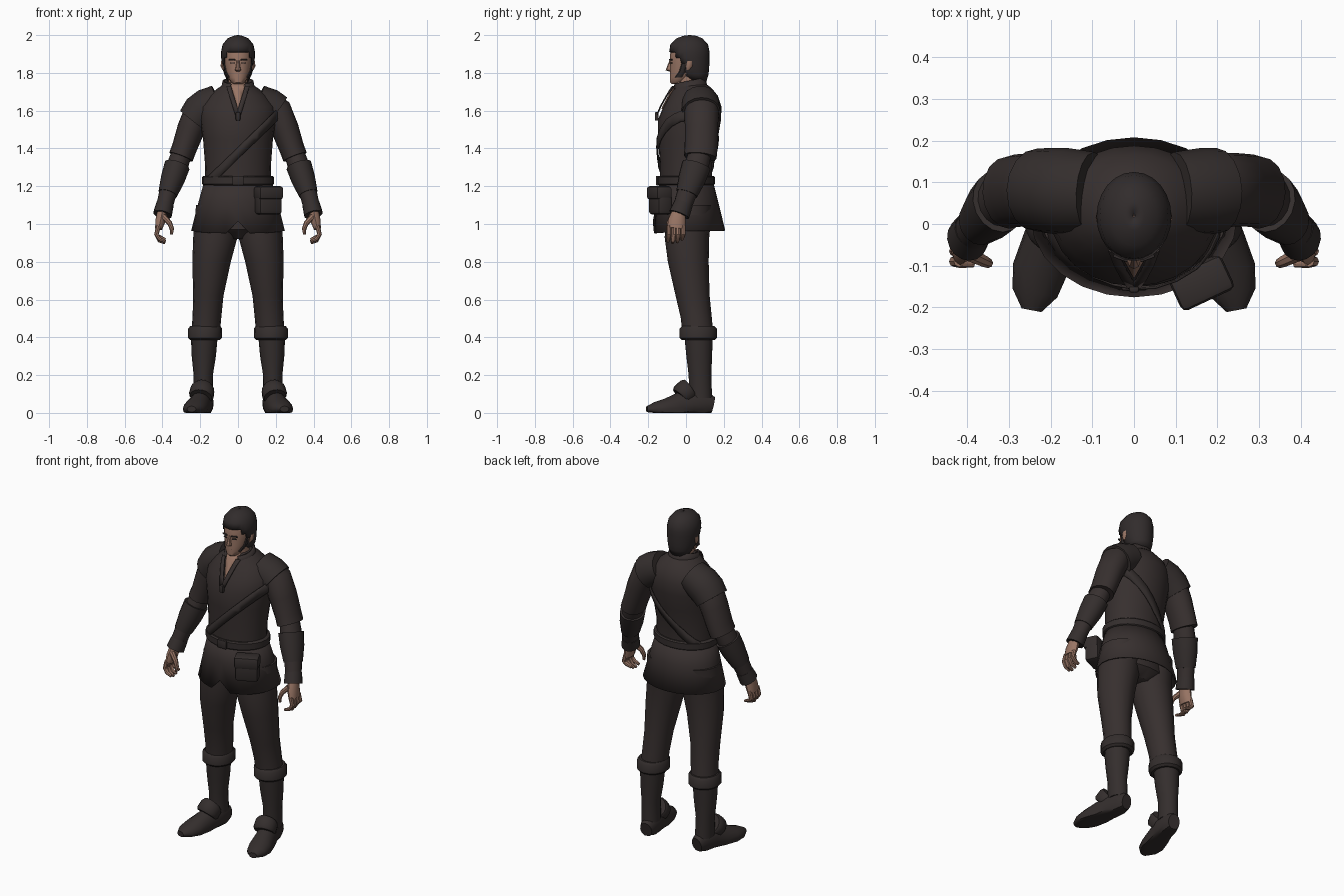
import bpy, bmesh
from math import sin, cos, pi, radians
from mathutils import Vector, Matrix

cube = bpy.data.objects.get("Cube")
if cube:
    bpy.data.objects.remove(cube, do_unlink=True)

X, Y, Z = Vector((1, 0, 0)), Vector((0, 1, 0)), Vector((0, 0, 1))
SIDES = (("left", 1), ("right", -1))
parts = []


def material(name, *rgb):
    mat = bpy.data.materials.new(name)
    mat.use_nodes = True
    mat.diffuse_color = (*rgb, 1)
    mat.node_tree.nodes["Principled BSDF"].inputs["Base Color"].default_value = (*rgb, 1)
    return mat


cloth = material("dark_cloth", .038, .029, .028)
leather = material("dark_leather", .034, .027, .026)
hair_colour = material("dark_hair", .031, .025, .025)
skin = material("skin", .32, .18, .13)


def finish(name, bm, mat, shell=0):
    bmesh.ops.recalc_face_normals(bm, faces=bm.faces[:])
    mesh = bpy.data.meshes.new(name)
    bm.to_mesh(mesh)
    bm.free()
    mesh.materials.append(mat)
    obj = bpy.data.objects.new(name, mesh)
    bpy.context.collection.objects.link(obj)
    if shell:
        mod = obj.modifiers.new("thickness", "SOLIDIFY")
        mod.thickness = shell
    parts.append(obj)
    return obj


def skin_rings(rings, n=16, side=1, ref=None, caps=True):
    """Join elliptical rings (x, y, z, rx, ry); with ref they turn along the path."""
    bm = bmesh.new()
    centres = [Vector(r[:3]) for r in rings]
    loops = []
    for k, (x, y, z, rx, ry) in enumerate(rings):
        a, b = X, Y
        if ref:
            t = (centres[min(k + 1, len(rings) - 1)] - centres[max(k - 1, 0)]).normalized()
            b = (ref - t * ref.dot(t)).normalized()
            a = b.cross(t)
        loop = []
        for i in range(n):
            ang = 2 * pi * i / n - pi / 2
            p = centres[k] + a * rx * cos(ang) + b * ry * sin(ang)
            loop.append(bm.verts.new((p.x * side, p.y, p.z)))
        loops.append(loop)
    for low, high in zip(loops, loops[1:]):
        for i in range(n):
            j = (i + 1) % n
            bm.faces.new((low[i], low[j], high[j], high[i]))
    if caps:
        bm.faces.new(loops[0])
        bm.faces.new(loops[-1])
    return bm


def loft(name, rings, mat, shell=0, cut=None, bend=None, **options):
    bm = skin_rings(rings, caps=not shell, **options)
    if cut:
        gone = [f for f in bm.faces if cut(f.calc_center_median())]
        bmesh.ops.delete(bm, geom=gone, context="FACES")
    if bend:
        for v in bm.verts:
            v.co = bend(v.co)
    return finish(name, bm, mat, shell)


def box(name, centre, size, mat, turn=0, bevel=.01):
    bm = bmesh.new()
    bmesh.ops.create_cube(bm, size=1)
    bmesh.ops.scale(bm, vec=size, verts=bm.verts)
    bmesh.ops.bevel(bm, geom=bm.edges[:], offset=bevel, segments=2, affect="EDGES", profile=.5)
    place = Matrix.Translation(centre) @ Matrix.Rotation(radians(turn), 4, "Z")
    bmesh.ops.transform(bm, matrix=place, verts=bm.verts)
    return finish(name, bm, mat)


# Tunic body
torso = [(0, 0, 1.2, .172, .138), (0, 0, 1.32, .175, .138), (0, .01, 1.45, .185, .158),
         (0, .018, 1.55, .2, .167), (0, .034, 1.62, .2, .154), (0, .04, 1.68, .155, .128),
         (0, .035, 1.72, .105, .1), (0, .025, 1.75, .06, .07)]
loft("tunic_body", torso, cloth, n=24)


def torso_slice(name, planes, lift, mat):
    """Cut a thin layer lying on the torso, dropping all in front of each plane."""
    rings = [(x, y, z + lift * .6, rx + lift, ry + lift) for x, y, z, rx, ry in torso]
    bm = skin_rings(rings, n=24, caps=False)
    for point, normal in planes:
        geom = bm.verts[:] + bm.edges[:] + bm.faces[:]
        bmesh.ops.bisect_plane(bm, geom=geom, plane_co=point, plane_no=normal, clear_outer=True)
    return finish(name, bm, mat, .006)


# Diagonal strap
across = Vector((.69, 0, -.72))
middle = Vector((.01, 0, 1.385))
torso_slice("chest_strap", [(middle + across * .022, across), (middle - across * .022, -across)],
            .014, leather)

# Open neckline with lapels and lace
edge = Vector((.13, 0, -.04)).normalized()
notch = Vector((0, 0, 1.61))
flip = Vector((-edge.x, 0, edge.z))
torso_slice("neck_opening", [(notch, edge), (notch, flip), (Vector(), Y)], .005, skin)
for label, s in SIDES:
    out = Vector((edge.x * s, 0, edge.z))
    torso_slice(label + "_lapel", [(notch, -out), (notch + out * .024, out), (Vector(), Y),
                                   (notch - Z * .03, -Z), (Z * 1.73, Z)], .016, cloth)
box("lace_knot", (0, -.155, 1.57), (.024, .02, .045), leather, bevel=.006)
loft("collar", [(0, .025, 1.67, .105, .105), (0, .018, 1.72, .088, .092), (0, .015, 1.755, .082, .088)],
     cloth, shell=.01, n=24, cut=lambda c: c.y < -.04 and abs(c.x) < .04,
     bend=lambda p: Vector((p.x, p.y, p.z + p.y * .2)))

# Skirt with a front split, belt and pouch
loft("tunic_skirt", [(0, 0, 1.23, .178, .142), (0, .008, 1.12, .208, .162), (0, .016, .965, .248, .192)],
     cloth, shell=.008, n=24,
     bend=lambda p: p + Z * (.05 if p.z < 1 and p.y < 0 and abs(p.x) < .01 else .08 * min(p.y, 0) if p.z < 1 else 0))
loft("belt", [(0, 0, 1.205, .182, .146), (0, 0, 1.212, .191, .153), (0, 0, 1.248, .191, .153),
              (0, 0, 1.255, .182, .146)], leather, n=24)
box("belt_buckle", (0, -.152, 1.23), (.06, .016, .05), leather, bevel=.005)
box("pouch", (.16, -.137, 1.122), (.135, .085, .145), leather, turn=25, bevel=.02)
box("pouch_flap", (.162, -.142, 1.165), (.14, .09, .07), leather, turn=25, bevel=.015)
loft("trouser_seat", [(0, .015, .92, .09, .07), (0, .015, .97, .19, .12), (0, .01, 1.2, .16, .12)], cloth)

# Neck and head
loft("neck", [(0, .03, 1.64, .06, .06), (0, .015, 1.71, .055, .06), (0, .015, 1.8, .052, .06)], skin)
loft("head", [(0, -.05, 1.74, .022, .024), (0, -.045, 1.75, .036, .04), (0, -.03, 1.775, .052, .056),
              (0, -.01, 1.81, .065, .075), (0, .003, 1.85, .073, .088), (0, .008, 1.9, .078, .092),
              (0, .015, 1.95, .07, .085), (0, .02, 1.98, .04, .05)], skin, n=20)
loft("nose", [(0, -.08, 1.808, .012, .012), (0, -.088, 1.814, .016, .02), (0, -.084, 1.84, .01, .014),
              (0, -.08, 1.868, .008, .006)], skin, n=8)
box("mouth", (0, -.079, 1.786), (.036, .008, .006), leather, bevel=.002)
loft("hair", [(0, .06, 1.755, .055, .048), (0, .045, 1.79, .072, .074), (0, .032, 1.82, .081, .09),
              (0, .025, 1.85, .086, .099), (0, .02, 1.88, .089, .104), (0, .018, 1.91, .09, .107),
              (0, .017, 1.95, .082, .1), (0, .018, 1.982, .056, .07), (0, .02, 1.996, .025, .035),
              (0, .02, 2, .003, .004)], hair_colour, shell=.008, n=24,
     cut=lambda c: c.y < .005 and c.z < 1.91 - max(abs(c.x) - .045, 0) * 1.6)

for label, s in SIDES:
    box(label + "_eye", (s * .03, -.079, 1.852), (.024, .008, .007), leather, turn=s * 20, bevel=.002)
    box(label + "_brow", (s * .032, -.081, 1.869), (.036, .01, .007), hair_colour, turn=s * 20, bevel=.002)
    loft(label + "_ear", [(.074, .01, 1.815, .008, .01), (.082, .016, 1.835, .01, .018),
                          (.082, .02, 1.862, .008, .016)], skin, n=8, side=s)
    loft(label + "_sideburn", [(.07, -.012, 1.85, .008, .012), (.064, -.018, 1.81, .008, .018),
                               (.048, -.04, 1.776, .01, .022)], hair_colour, n=8, side=s)

    # Arm: sleeve, forearm, guard and cuff
    loft(label + "_sleeve", [(.15, .075, 1.65, .06, .08), (.205, .082, 1.6, .08, .09),
                             (.25, .082, 1.5, .073, .088), (.285, .08, 1.4, .066, .087),
                             (.302, .075, 1.355, .066, .087)], cloth, side=s, ref=Y)
    loft(label + "_forearm", [(.295, .075, 1.38, .054, .06), (.335, .045, 1.27, .058, .068),
                              (.375, 0, 1.15, .046, .052), (.398, -.03, 1.06, .042, .046)],
         cloth, side=s, ref=Y)
    loft(label + "_arm_guard", [(.322, .055, 1.31, .068, .078), (.345, .032, 1.24, .064, .073),
                                (.372, .004, 1.16, .051, .058)], leather, side=s, ref=Y)
    loft(label + "_sleeve_cuff", [(.385, -.012, 1.11, .046, .05), (.4, -.036, 1.05, .05, .056)],
         leather, side=s, ref=Y)

    # Hand with curled fingers
    loft(label + "_palm", [(.4, -.035, 1.07, .028, .036), (.41, -.048, 1.02, .028, .046),
                           (.42, -.052, .975, .02, .048)], skin, n=10, side=s, ref=Y)
    for k, finger in enumerate(("index", "middle", "ring", "little")):
        y = -.09 + k * .025
        rise = (.008, 0, .005, .018)[k]
        loft(f"{label}_{finger}_finger", [(.42, y, .99, .013, .013), (.432, y, .945, .012, .013),
                                         (.415, y - .004, .912 + rise, .011, .012),
                                         (.385, y - .006, .9 + rise, .008, .008)],
             skin, n=8, side=s, ref=Y)
    loft(label + "_thumb", [(.395, -.072, 1.04, .016, .018), (.362, -.088, 1.005, .014, .015),
                            (.35, -.094, .975, .012, .012), (.352, -.096, .945, .007, .007)],
         skin, n=8, side=s, ref=Y)

    # Trouser leg, boot top and boot
    loft(label + "_trouser_leg", [(.112, .02, 1.1, .11, .12), (.12, .005, .93, .117, .118),
                                  (.14, .012, .8, .102, .108), (.157, .035, .62, .08, .09),
                                  (.165, .055, .5, .076, .082), (.172, .062, .42, .076, .082)],
         cloth, side=s)
    loft(label + "_boot_cuff", [(.175, .065, .385, .078, .085), (.175, .065, .397, .09, .099),
                                (.174, .065, .445, .09, .099), (.173, .065, .46, .08, .086)],
         leather, side=s)
    loft(label + "_boot_shaft", [(.178, .066, .42, .072, .076), (.181, .07, .3, .064, .068),
                                 (.184, .074, .2, .051, .06), (.182, .078, .08, .052, .06)],
         leather, side=s)
    loft(label + "_boot_foot", [(.172, .142, .04, .036, .045), (.178, .1, .05, .05, .07),
                                (.188, .03, .045, .054, .085), (.207, -.04, .03, .06, .075),
                                (.226, -.11, .022, .066, .053), (.238, -.165, .02, .055, .038),
                                (.246, -.207, .02, .024, .016)],
         leather, side=s, ref=Z, bend=lambda p: Vector((p.x, p.y, max(p.z, 0))))
    loft(label + "_ankle_strap", [(.186, .022, .13, .056, .056), (.188, .012, .123, .064, .064),
                                  (.194, -.018, .094, .066, .064), (.196, -.026, .085, .058, .056)],
         leather, side=s, ref=Y, bend=lambda p: Vector((p.x, p.y, max(p.z, .01))))

# Shoulder pads, the right one reaching further down the arm
pad = [(.1, .075, 1.648, .092, .098), (.16, .078, 1.62, .1, .104), (.2, .08, 1.59, .1, .103)]
loft("left_shoulder_pad", pad, leather, side=1, ref=Y)
loft("right_shoulder_pad", pad + [(.235, .082, 1.545, .09, .099)], leather, side=-1, ref=Y)

# Smooth shading with sharp edges kept
bpy.ops.object.select_all(action="DESELECT")
for obj in parts:
    obj.select_set(True)
bpy.context.view_layer.objects.active = parts[0]
bpy.ops.object.shade_smooth_by_angle(angle=radians(40))
